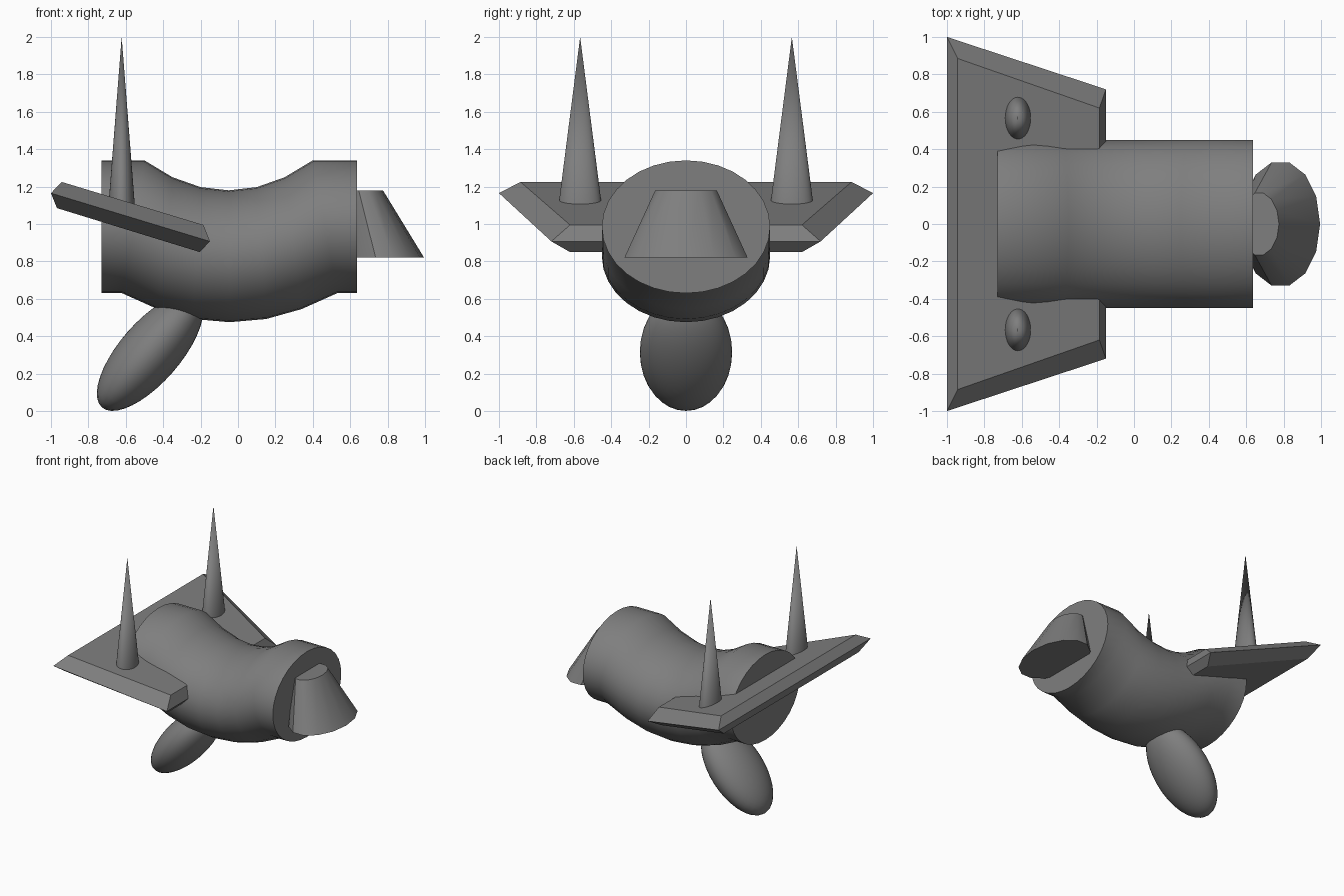
import bpy, bmesh, math
from mathutils import Matrix, Vector

cube = bpy.data.objects.get("Cube")
if cube:
    bpy.data.objects.remove(cube, do_unlink=True)

grey = bpy.data.materials.new("plain_grey")
colour = (0.21, 0.21, 0.21, 1.0)
grey.diffuse_color = colour
grey.use_nodes = True
grey.node_tree.nodes["Principled BSDF"].inputs["Base Color"].default_value = colour


def finish(name, bm, smooth=True):
    """Turn a bmesh into a named, coloured object."""
    bmesh.ops.recalc_face_normals(bm, faces=bm.faces)
    mesh = bpy.data.meshes.new(name)
    bm.to_mesh(mesh)
    bm.free()
    mesh.materials.append(grey)
    ob = bpy.data.objects.new(name, mesh)
    bpy.context.collection.objects.link(ob)
    if smooth:
        bpy.ops.object.select_all(action='DESELECT')
        ob.select_set(True)
        bpy.context.view_layer.objects.active = ob
        bpy.ops.object.shade_smooth_by_angle(angle=math.radians(35))
    return ob


def loft(name, rings, smooth=True):
    """Skin a list of equal-length point rings and cap both ends."""
    bm = bmesh.new()
    loops = [[bm.verts.new(p) for p in ring] for ring in rings]
    n = len(loops[0])
    for a, b in zip(loops, loops[1:]):
        for i in range(n):
            j = (i + 1) % n
            bm.faces.new((a[i], a[j], b[j], b[i]))
    bm.faces.new(loops[0])
    bm.faces.new(loops[-1])
    return finish(name, bm, smooth)


# Sagging tube body: each section is given by its top and bottom point (x, z)
tops = [(-0.73, 1.34), (-0.50, 1.34), (-0.35, 1.25), (-0.20, 1.197), (-0.05, 1.18),
        (0.10, 1.197), (0.25, 1.25), (0.40, 1.34), (0.635, 1.34)]
bottoms = [(-0.73, 0.63), (-0.62, 0.63), (-0.43, 0.545), (-0.24, 0.492), (-0.045, 0.475),
           (0.15, 0.492), (0.34, 0.545), (0.53, 0.63), (0.635, 0.63)]


def body_section(top, bottom, sides=32):
    t, b = Vector((top[0], 0, top[1])), Vector((bottom[0], 0, bottom[1]))
    mid, up = (t + b) / 2, (t - b) / 2
    side = Vector((0, 0.45, 0))
    return [mid + up * math.cos(a) + side * math.sin(a)
            for a in (2 * math.pi * i / sides for i in range(sides))]


loft("body", [body_section(t, b) for t, b in zip(tops, bottoms)])


# Snout: a leaning, tapered oval block with flat ends
def oval(cx, z, rx, ry, sides=14):
    return [(cx + rx * math.cos(2 * math.pi * i / sides),
             ry * math.sin(2 * math.pi * i / sides), z) for i in range(sides)]


loft("snout", [oval(0.783, 0.82, 0.212, 0.338), oval(0.669, 1.18, 0.106, 0.169)])


# Wing: a tilted trapezoid slab, widest along its middle layer
def wing_layer(back, front):
    (xb, yb, zb), (xf, yf, zf) = back, front
    return [(xb, -yb, zb), (xf, -yf, zf), (xf, yf, zf), (xb, yb, zb)]


loft("wing", [wing_layer((-0.968, 0.885, 1.085), (-0.205, 0.62, 0.85)),
              wing_layer((-1.0, 1.0, 1.165), (-0.15, 0.72, 0.907)),
              wing_layer((-0.943, 0.885, 1.225), (-0.185, 0.62, 0.995))], smooth=False)

# Pair of tall spikes standing on the wing
for name, side in (("left_spike", 1), ("right_spike", -1)):
    bm = bmesh.new()
    bottom, top = 1.08, 2.0
    bmesh.ops.create_cone(bm, cap_ends=True, segments=32, radius1=1, radius2=0, depth=1,
                          matrix=Matrix.Translation((-0.622, side * 0.566, (bottom + top) / 2))
                          @ Matrix.Diagonal((0.072, 0.118, top - bottom, 1)))
    finish(name, bm)

# Single leg: a tilted egg shape under the body
bm = bmesh.new()
bmesh.ops.create_uvsphere(bm, u_segments=32, v_segments=20, radius=1,
                          matrix=Matrix.Translation((-0.47, 0, 0.315))
                          @ Matrix.Rotation(math.radians(-49), 4, 'Y')
                          @ Matrix.Diagonal((0.392, 0.247, 0.162, 1)))
finish("leg", bm)
